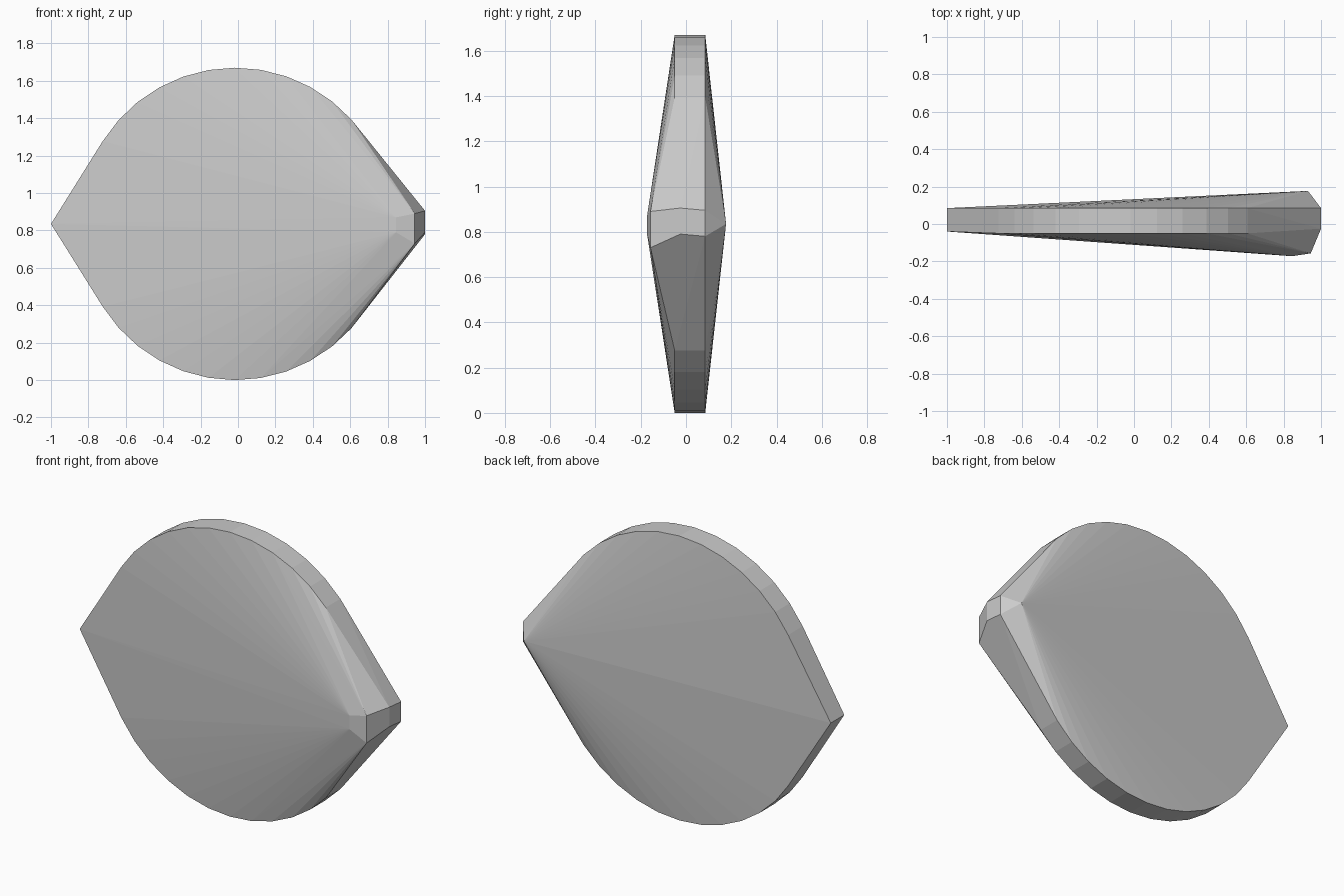
import bpy, bmesh
from math import cos, sin, radians

cube = bpy.data.objects.get("Cube")
if cube:
    bpy.data.objects.remove(cube, do_unlink=True)

MID, RADIUS, CENTRE_X = 0.835, 0.835, -0.015
FRONT, BACK = -0.05, 0.085

points = []

# Round rim: upper and lower arcs, on the front and back faces
STEPS = 11
for i in range(STEPS + 1):
    a = radians(42 + (148 - 42) * i / STEPS)
    for side in (1, -1):
        for y in (FRONT, BACK):
            points.append((CENTRE_X + RADIUS * cos(a), y, MID + side * RADIUS * sin(a)))

# Narrow edge on the right tip
points += [(-1, -0.04, MID), (-1, BACK, MID)]

# Blunt faceted nose on the left tip
points += [(0.845, -0.172, z) for z in (0.79, 0.87)]
points += [(0.945, -0.157, z) for z in (0.73, 0.89)]
points += [(1, -0.025, z) for z in (0.79, 0.905)]
points += [(1, BACK, z) for z in (0.78, 0.895)]
points += [(0.93, 0.177, MID)]

# Wrap the points in one faceted solid
bm = bmesh.new()
for p in points:
    bm.verts.new(p)
hull = bmesh.ops.convex_hull(bm, input=bm.verts[:])
loose = {v for v in hull["geom_interior"] + hull["geom_unused"]
         if isinstance(v, bmesh.types.BMVert) and v.is_valid}
bmesh.ops.delete(bm, geom=list(loose), context='VERTS')
bmesh.ops.dissolve_limit(bm, angle_limit=radians(0.5), verts=bm.verts[:], edges=bm.edges[:])
bmesh.ops.recalc_face_normals(bm, faces=bm.faces[:])

mesh = bpy.data.meshes.new("faceted_disc")
bm.to_mesh(mesh)
bm.free()

stone = bpy.data.materials.new("light_grey")
stone.use_nodes = True
colour = (0.6, 0.6, 0.6, 1)
stone.diffuse_color = colour
stone.node_tree.nodes["Principled BSDF"].inputs["Base Color"].default_value = colour
mesh.materials.append(stone)

disc = bpy.data.objects.new("faceted_disc", mesh)
bpy.context.collection.objects.link(disc)
